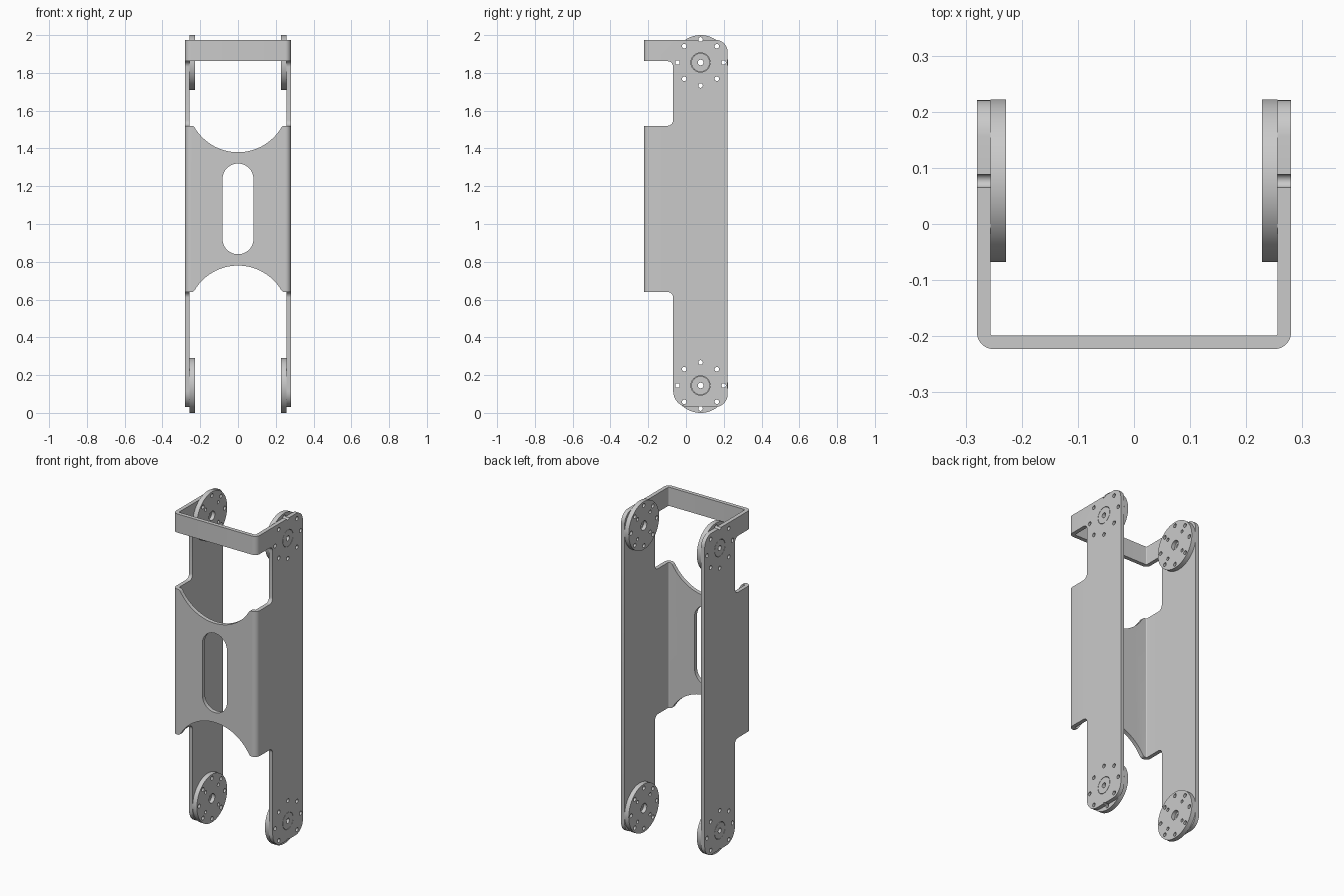
import bpy, bmesh
from math import sin, cos, pi, atan2, sqrt
from mathutils import Vector

if "Cube" in bpy.data.objects:
    bpy.data.objects.remove(bpy.data.objects["Cube"], do_unlink=True)

metal = bpy.data.materials.new("grey metal")
metal.use_nodes = True
GREY = (0.59, 0.59, 0.59, 1)
metal.diffuse_color = GREY
metal.node_tree.nodes["Principled BSDF"].inputs["Base Color"].default_value = GREY


def prism(name, outline, axis, lo, hi):
    """Extrude a 2D outline along an axis between lo and hi."""
    place = {"X": lambda a, b, t: (t, a, b),
             "Y": lambda a, b, t: (a, t, b),
             "Z": lambda a, b, t: (a, b, t)}[axis]
    bm = bmesh.new()
    ends = [[bm.verts.new(place(a, b, t)) for a, b in outline] for t in (lo, hi)]
    n = len(outline)
    bm.faces.new(ends[0])
    bm.faces.new(ends[1])
    for i in range(n):
        j = (i + 1) % n
        bm.faces.new((ends[0][i], ends[0][j], ends[1][j], ends[1][i]))
    bmesh.ops.recalc_face_normals(bm, faces=bm.faces)
    mesh = bpy.data.meshes.new(name)
    bm.to_mesh(mesh)
    bm.free()
    mesh.materials.append(metal)
    obj = bpy.data.objects.new(name, mesh)
    bpy.context.collection.objects.link(obj)
    return obj


def rounded(corners, steps=8):
    """Outline from (a, b, radius) corners, each filleted."""
    out = []
    for i, (a, b, r) in enumerate(corners):
        p = Vector((a, b))
        if r == 0:
            out.append(p)
            continue
        u = (Vector(corners[i - 1][:2]) - p).normalized()
        v = (Vector(corners[(i + 1) % len(corners)][:2]) - p).normalized()
        half = u.angle(v) / 2
        c = p + (u + v).normalized() * (r / sin(half))
        reach = r * cos(half) / sin(half)
        s, e = p + u * reach - c, p + v * reach - c
        turn = pi - 2 * half
        for k in range(steps + 1):
            t = turn * k / steps
            out.append(c + (s * sin(turn - t) + e * sin(t)) / sin(turn))
    return out


def circle(a, b, r, n):
    return [(a + r * cos(2 * pi * k / n), b + r * sin(2 * pi * k / n)) for k in range(n)]


def combine(obj, tool, operation):
    mod = obj.modifiers.new(operation, "BOOLEAN")
    mod.operation, mod.object, mod.solver = operation, tool, "EXACT"
    bpy.ops.object.select_all(action="DESELECT")
    bpy.context.view_layer.objects.active = obj
    obj.select_set(True)
    bpy.ops.object.modifier_apply(modifier=mod.name)
    bpy.data.objects.remove(tool, do_unlink=True)


def smooth(obj):
    bpy.ops.object.select_all(action="DESELECT")
    bpy.context.view_layer.objects.active = obj
    obj.select_set(True)
    bpy.ops.object.shade_smooth_by_angle(angle=0.5)


OUT, IN, FRONT, BACK = 0.28, 0.256, -0.223, 0.222
HUB_Y, HUB_R, HUB_Z = 0.077, 0.145, (0.145, 1.855)
MID = 1.08

# Folded sheet: U-shaped plan
bracket = prism("bracket", rounded([
    (-OUT, BACK, 0), (-OUT, FRONT, 0.03), (OUT, FRONT, 0.03), (OUT, BACK, 0),
    (IN, BACK, 0), (IN, FRONT + 0.024, 0.005), (-IN, FRONT + 0.024, 0.005),
    (-IN, BACK, 0)]), "Z", -0.1, 2.1)

# Side silhouette with the arms, front panel and top strap
EDGE, FAR = -0.068, -0.3
combine(bracket, prism("silhouette", rounded([
    (EDGE, 0.03, 0.085), (BACK - 0.001, 0.03, 0.07), (BACK - 0.001, 1.975, 0.065),
    (FAR, 1.975, 0), (FAR, 1.862, 0), (EDGE, 1.862, 0.03),
    (EDGE, 1.52, 0.03), (FAR, 1.52, 0), (FAR, 0.64, 0),
    (EDGE, 0.64, 0.03)]), "X", -0.5, 0.5), "INTERSECT")

# Curved bites in the top and bottom of the front panel
R, F, RISE = 0.267, 0.02, 0.127
cx = sqrt((R + F) ** 2 - (RISE + F) ** 2)
phi = atan2(cx, RISE + F)
half = [(R * sin(phi * k / 16), 0.44 + RISE - R * cos(phi * k / 16)) for k in range(17)]
half += [(cx - F * sin(phi * (1 - k / 6)), 0.44 - F + F * cos(phi * (1 - k / 6)))
         for k in range(1, 7)]
half.append((cx, 0.5))
bite = [(-a, b) for a, b in reversed(half[1:])] + half
for s in (1, -1):
    combine(bracket, prism("bite", [(a, MID + s * b) for a, b in bite],
                           "Y", FAR, -0.15), "DIFFERENCE")

# Long slot in the front panel
W, H = 0.082, 0.24
combine(bracket, prism("slot", rounded([
    (-W, MID - H, W - 0.0005), (W, MID - H, W - 0.0005),
    (W, MID + H, W - 0.0005), (-W, MID + H, W - 0.0005)], 12),
    "Y", FAR, -0.15), "DIFFERENCE")


def ring(z, radius, count, turn=0):
    return [(HUB_Y + radius * cos(turn + 2 * pi * k / count),
             z + radius * sin(turn + 2 * pi * k / count)) for k in range(count)]


# Bolt holes and hub openings through both arms
for z in HUB_Z:
    for y, hz in ring(z, 0.122, 8):
        combine(bracket, prism("hole", circle(y, hz, 0.012, 14), "X", -0.5, 0.5), "DIFFERENCE")
    combine(bracket, prism("opening", circle(HUB_Y, z, 0.051, 32), "X", -0.5, 0.5), "DIFFERENCE")
smooth(bracket)

# Round hubs inside each arm, with a boss filling the opening
for side, s in (("left", 1), ("right", -1)):
    for level, z in zip(("lower", "upper"), HUB_Z):
        hub = prism(f"{side}_{level}_hub", circle(HUB_Y, z, HUB_R, 64), "X", s * 0.228, s * IN)
        combine(hub, prism("boss", circle(HUB_Y, z, 0.049, 32), "X", s * 0.245, s * OUT), "UNION")
        for y, hz in ring(z, 0.122, 8):
            combine(hub, prism("hole", circle(y, hz, 0.012, 14), "X", s * 0.2, s * 0.3), "DIFFERENCE")
        for y, hz in ring(z, 0.085, 4, pi / 4):
            combine(hub, prism("blind", circle(y, hz, 0.01, 12), "X", s * 0.2, s * 0.243), "DIFFERENCE")
        combine(hub, prism("bore", circle(HUB_Y, z, 0.015, 20), "X", s * 0.2, s * 0.3), "DIFFERENCE")
        combine(hub, prism("recess", circle(HUB_Y, z, 0.028, 24), "X", s * 0.2, s * 0.25), "DIFFERENCE")
        smooth(hub)
